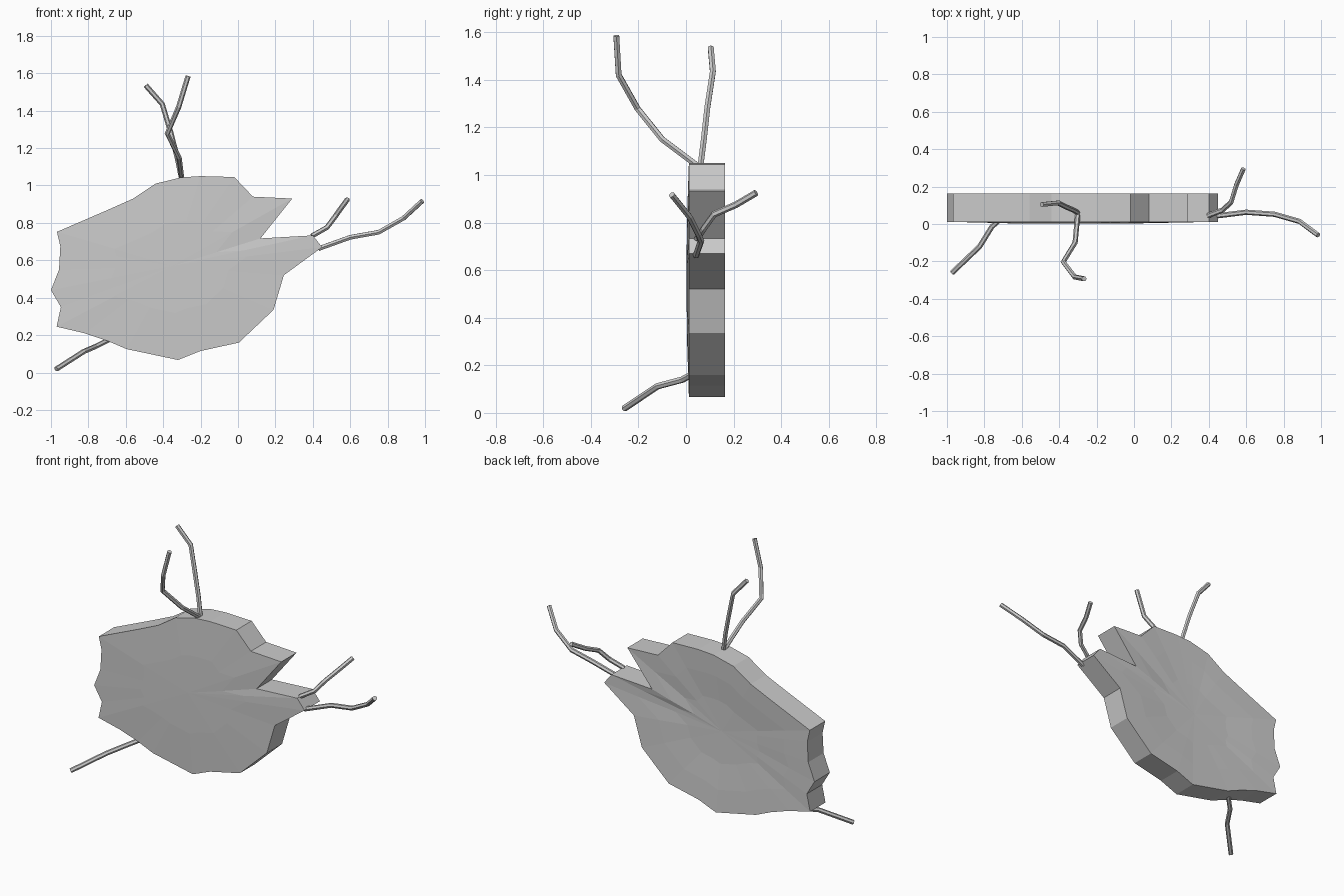
import bpy, bmesh

if "Cube" in bpy.data.objects:
    bpy.data.objects.remove(bpy.data.objects["Cube"])

# Plate outline seen from the front (x, z)
OUTLINE = [(-.968, .752), (-.695, .87), (-.56, .93), (-.44, 1.01), (-.305, 1.043),
           (-.2, 1.05), (-.02, 1.045), (.08, .94), (.29, .93), (.12, .717),
           (.40, .733), (.45, .67), (.245, .52), (.19, .335), (.005, .16),
           (-.2, .115), (-.32, .067), (-.595, .125), (-.70, .17), (-.82, .21),
           (-.97, .245), (-.947, .35), (-1.0, .44), (-.957, .55), (-.95, .675)]
CENTRE = (-.35, .57)


def make_plate():
    bm = bmesh.new()

    def ring(scale, y):
        return [bm.verts.new((CENTRE[0] + (x - CENTRE[0]) * scale, y,
                              CENTRE[1] + (z - CENTRE[1]) * scale)) for x, z in OUTLINE]

    # Slightly domed front, straight rim, shallow dish at the back
    profile = [(.5, .004), (1, .012), (1, .163), (.72, .157), (.4, .146)]
    rings = [ring(s, y) for s, y in profile]
    n = len(OUTLINE)
    for a, b in zip(rings, rings[1:]):
        for i in range(n):
            j = (i + 1) % n
            bm.faces.new((a[i], a[j], b[j], b[i]))
    for loop, y in ((rings[0], .002), (rings[-1], .142)):
        tip = bm.verts.new((CENTRE[0], y, CENTRE[1]))
        for i in range(n):
            bm.faces.new((loop[i], loop[(i + 1) % n], tip))
    bmesh.ops.recalc_face_normals(bm, faces=bm.faces)
    mesh = bpy.data.meshes.new("plate")
    bm.to_mesh(mesh)
    bm.free()
    bpy.context.collection.objects.link(bpy.data.objects.new("plate", mesh))


def make_strand(name, points, radius=.014):
    curve = bpy.data.curves.new(name, 'CURVE')
    curve.dimensions = '3D'
    curve.bevel_depth = radius
    curve.bevel_resolution = 1
    curve.use_fill_caps = True
    spline = curve.splines.new('POLY')
    spline.points.add(len(points) - 1)
    for p, co in zip(spline.points, points):
        p.co = (*co, 1)
    spline.use_smooth = False
    obj = bpy.data.objects.new(name, curve)
    bpy.context.collection.objects.link(obj)
    bpy.ops.object.select_all(action='DESELECT')
    obj.select_set(True)
    bpy.context.view_layer.objects.active = obj
    bpy.ops.object.convert(target='MESH')
    bpy.context.object.data.shade_flat()


make_plate()

# Thin bent strands growing from the rim
make_strand("lower_left_strand", [(-.69, .05, .175), (-.76, -.015, .14),
                                  (-.825, -.12, .112), (-.972, -.26, .018)])
make_strand("top_front_strand", [(-.30, .06, 1.03), (-.315, -.1, 1.15), (-.378, -.203, 1.278),
                                 (-.317, -.283, 1.42), (-.267, -.293, 1.585)])
make_strand("top_back_strand", [(-.30, .06, 1.03), (-.325, .075, 1.15), (-.36, .09, 1.285),
                                (-.405, .113, 1.435), (-.493, .104, 1.535)])
make_strand("right_long_strand", [(.43, .042, .662), (.60, .063, .723), (.752, .052, .75),
                                  (.885, .014, .825), (.985, -.06, .917)])
make_strand("right_short_strand", [(.395, .045, .73), (.475, .075, .775), (.52, .118, .835),
                                   (.548, .21, .875), (.585, .295, .925)])
